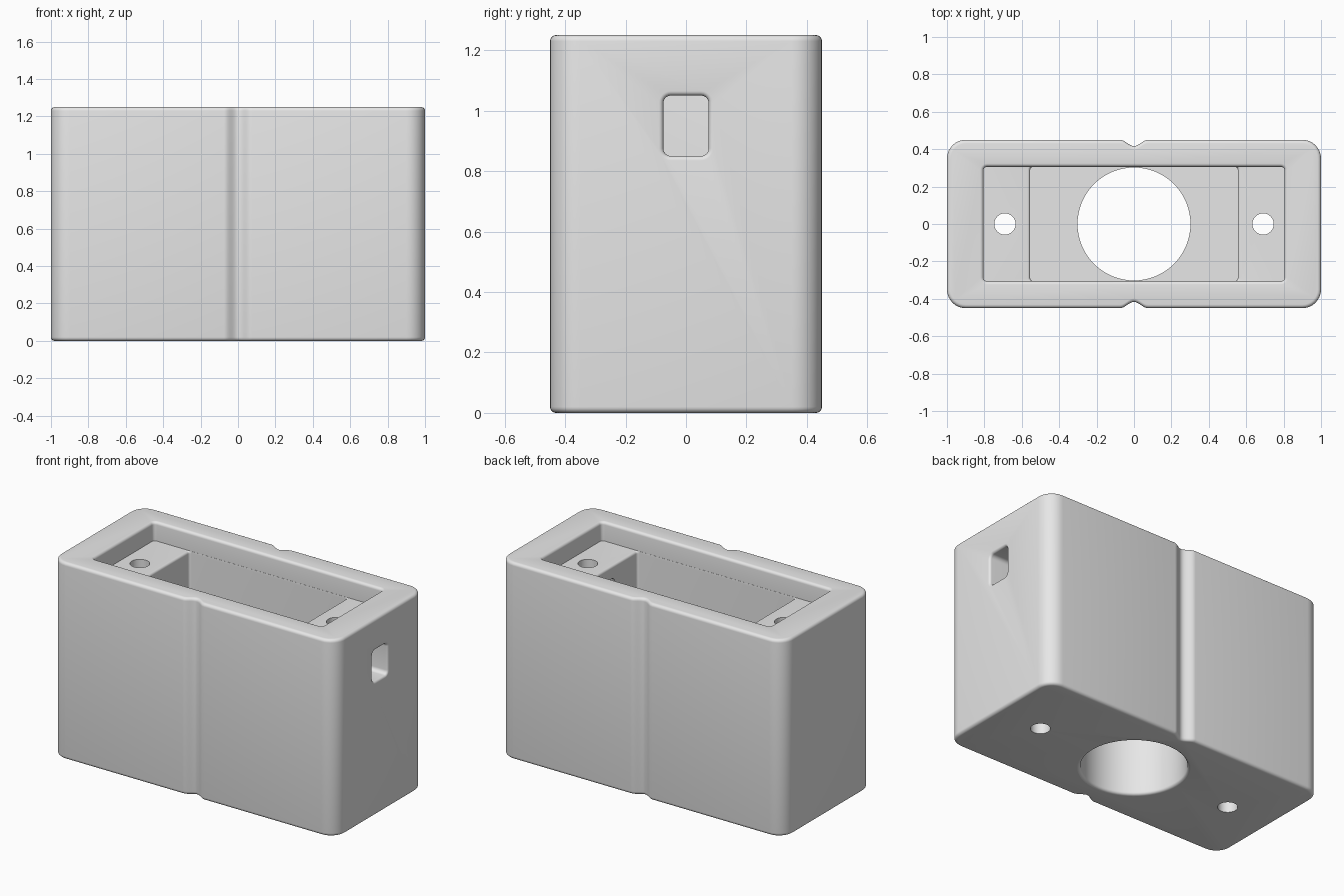
import bpy, bmesh
from math import sin, cos, pi, radians
from mathutils import Matrix

if "Cube" in bpy.data.objects:
    bpy.data.objects.remove(bpy.data.objects["Cube"])

grey = bpy.data.materials.new("light grey")
grey.use_nodes = True
grey.diffuse_color = (0.8, 0.8, 0.8, 1)
grey.node_tree.nodes["Principled BSDF"].inputs["Base Color"].default_value = (0.8, 0.8, 0.8, 1)

LENGTH, DEPTH, HEIGHT = 2.0, 0.9, 1.25
LEDGE_Z, FLOOR_Z = 1.13, 0.7


def rounded_rect(hx, hy, r, steps=6, groove=None):
    """Counter-clockwise outline, with an optional groove in each long side."""
    pts = []
    corners = [(1, 1), (-1, 1), (-1, -1), (1, -1)]
    for i, (sx, sy) in enumerate(corners):
        for k in range(steps + 1):
            a = (i + k / steps) * pi / 2
            pts.append((sx * (hx - r) + r * cos(a), sy * (hy - r) + r * sin(a)))
        if groove and i in (0, 2):
            half, deep = groove
            for k in range(17):
                x = sy * half * (1 - k / 8)
                pts.append((x, sy * (hy - deep * (0.5 + 0.5 * cos(pi * x / half)))))
    return pts


def circle(r, n=64):
    return [(r * cos(2 * pi * k / n), r * sin(2 * pi * k / n)) for k in range(n)]


def loft(name, rings):
    """Solid through (z, outline) rings that share a point count."""
    bm = bmesh.new()
    loops = [[bm.verts.new((x, y, z)) for x, y in outline] for z, outline in rings]
    for low, high in zip(loops, loops[1:]):
        for k in range(len(low)):
            j = (k + 1) % len(low)
            bm.faces.new((low[k], low[j], high[j], high[k]))
    bm.faces.new(loops[0][::-1])
    bm.faces.new(loops[-1])
    mesh = bpy.data.meshes.new(name)
    bm.to_mesh(mesh)
    bm.free()
    mesh.materials.append(grey)
    obj = bpy.data.objects.new(name, mesh)
    bpy.context.collection.objects.link(obj)
    return obj


def flare(z, r, steps=5):
    """(height, outward offset) pairs of a rounded lip that opens upward at z."""
    arc = [k / steps * pi / 2 for k in range(steps + 1)]
    return [(z - r + r * sin(a), r * (1 - cos(a))) for a in arc]


def cut(body, cutter):
    mod = body.modifiers.new("cut", 'BOOLEAN')
    mod.operation, mod.solver, mod.object = 'DIFFERENCE', 'EXACT', cutter
    bpy.context.view_layer.objects.active = body
    bpy.ops.object.modifier_apply(modifier=mod.name)
    bpy.data.objects.remove(cutter)


def lipped_cutter(name, outline, bottom, top, lip, above=0.05):
    rings = [(bottom, outline(0))] + [(z, outline(o)) for z, o in flare(top, lip)]
    return loft(name, rings + [(top + above, outline(lip))])


# Outer block with rounded rims and a vertical groove front and back
def block(inset):
    return rounded_rect(LENGTH / 2 - inset, DEPTH / 2 - inset, 0.1 - inset, 8, (0.075, 0.033))


rim = [(z, block(0.02 - o)) for z, o in
       [(0.02 * (1 - cos(k * pi / 10)), 0.02 * sin(k * pi / 10)) for k in range(6)]]
housing = loft("housing", rim + [(HEIGHT - z, outline) for z, outline in rim[::-1]])

# Shallow recess and deep pocket between the two ledges
cut(housing, lipped_cutter("recess", lambda o: rounded_rect(0.805 + o, 0.306 + o, 0.02 + o),
                           LEDGE_Z, HEIGHT, 0.018))
cut(housing, lipped_cutter("pocket", lambda o: rounded_rect(0.555 + o, 0.305, 0.015),
                           FLOOR_Z, LEDGE_Z, 0.015, 0.02))

# Round opening through the floor, with a softened lower edge
opening = lipped_cutter("opening", lambda o: circle(0.302 + o), -FLOOR_Z - 0.05, 0, 0.018)
opening.data.transform(Matrix.Rotation(pi, 4, 'X'))
cut(housing, opening)

# Screw holes through both ledges
for side in (-1, 1):
    hole = loft("screw_hole", [(-0.1, circle(0.057, 32)), (LEDGE_Z + 0.05, circle(0.057, 32))])
    hole.data.transform(Matrix.Translation((side * 0.69, 0, 0)))
    cut(housing, hole)

# Cable window from the side wall into the pocket
window = lipped_cutter("window", lambda o: rounded_rect(0.1 + o, 0.075 + o, 0.025 + o),
                       0.5, LENGTH / 2, 0.015)
window.data.transform(Matrix.Translation((0, 0, 0.95)) @ Matrix.Rotation(pi / 2, 4, 'Y'))
cut(housing, window)

bpy.ops.object.select_all(action='DESELECT')
housing.select_set(True)
bpy.context.view_layer.objects.active = housing
bpy.ops.object.shade_smooth_by_angle(angle=radians(30))
